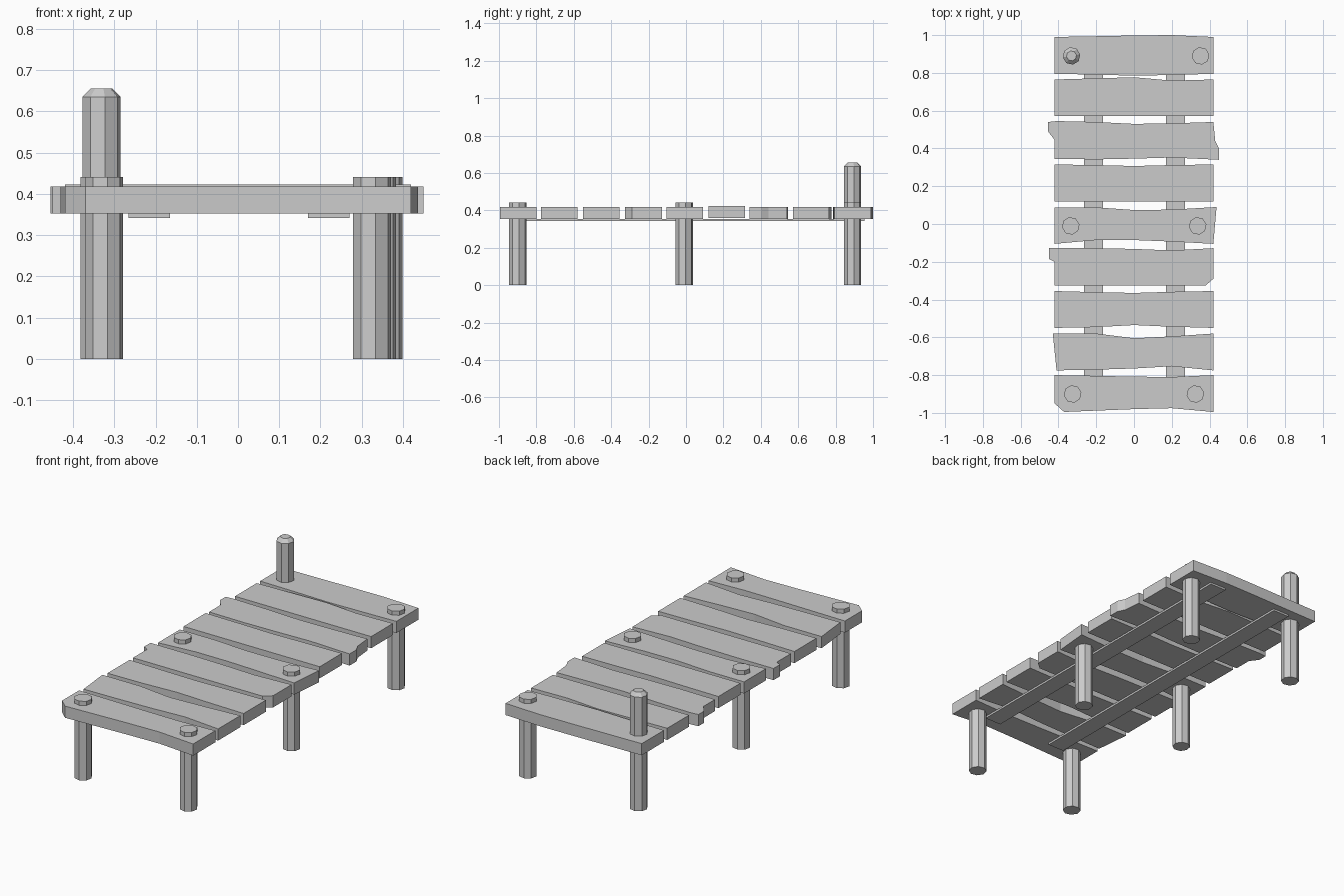
import bpy, bmesh, math

cube = bpy.data.objects.get("Cube")
if cube:
    bpy.data.objects.remove(cube, do_unlink=True)

grey = bpy.data.materials.new("weathered grey")
grey.use_nodes = True
colour = (0.6, 0.6, 0.6, 1.0)
grey.diffuse_color = colour
grey.node_tree.nodes["Principled BSDF"].inputs["Base Color"].default_value = colour

SIDE = 0.42
BOTTOM, TOP = 0.353, 0.418


def make_object(name, bm):
    bmesh.ops.recalc_face_normals(bm, faces=bm.faces)
    mesh = bpy.data.meshes.new(name)
    bm.to_mesh(mesh)
    bm.free()
    mesh.materials.append(grey)
    obj = bpy.data.objects.new(name, mesh)
    bpy.context.collection.objects.link(obj)
    return obj


def slab(name, outline, low, high):
    """Extrude a flat outline upwards into a closed board."""
    bm = bmesh.new()
    face = bm.faces.new([bm.verts.new((x, y, low)) for x, y in outline])
    grown = bmesh.ops.extrude_face_region(bm, geom=[face], use_keep_orig=True)
    for v in grown["geom"]:
        if isinstance(v, bmesh.types.BMVert):
            v.co.z = high
    return make_object(name, bm)


def plank(name, front, back, front_bend, back_bend, left=None, right=None, lift=0):
    """Board with wavy long edges; left and right replace its plain ends."""
    stations = (-0.2, 0.0, 0.2)
    right = right or [(SIDE, front), (SIDE, back)]
    left = left or [(-SIDE, back), (-SIDE, front)]
    outline = [(x, front + b) for x, b in zip(stations, front_bend)]
    outline += right
    outline += [(x, back + b) for x, b in reversed(list(zip(stations, back_bend)))]
    outline += left
    slab(name, outline, BOTTOM + lift, TOP + lift)


def post(name, x, y, height, radius=0.047, bevel=0.0):
    """Eight-sided post, optionally with a chamfered head."""
    bm = bmesh.new()
    rings = [(radius, 0.0), (radius, height - bevel)]
    if bevel:
        rings.append((radius * 0.57, height))
    loops = []
    for r, z in rings:
        angles = [math.radians(10) + math.tau * i / 8 for i in range(8)]
        loops.append([bm.verts.new((x + r * math.cos(a), y + r * math.sin(a), z))
                      for a in angles])
    for a, b in zip(loops, loops[1:]):
        for i in range(8):
            j = (i + 1) % 8
            bm.faces.new((a[i], a[j], b[j], b[i]))
    bm.faces.new(loops[0])
    bm.faces.new(loops[-1])
    make_object(name, bm)


# Deck planks, front to back
flat = (0, 0, 0)
plank("front_plank", -0.995, -0.80, (0.007, 0.015, 0.02), (-0.004, -0.008, -0.01),
      left=[(-SIDE, -0.80), (-SIDE, -0.95), (-0.37, -0.995)])
plank("second_plank", -0.775, -0.58, (0.004, 0.01, 0.022), (0, -0.025, -0.015),
      left=[(-0.43, -0.58), (-0.41, -0.775)])
plank("third_plank", -0.55, -0.355, (0.004, 0.015, 0.006), (-0.006, -0.01, -0.004))
plank("fourth_plank", -0.325, -0.128, flat, (0, -0.004, -0.012),
      left=[(-0.45, -0.128), (-0.45, -0.185), (-SIDE, -0.2), (-SIDE, -0.325)],
      right=[(0.38, -0.325), (SIDE, -0.29), (SIDE, -0.128)])
plank("middle_plank", -0.105, 0.088, (0.02, 0.02, 0.012), (0, -0.014, -0.012),
      right=[(SIDE, -0.105), (0.437, 0.09)])
plank("sixth_plank", 0.12, 0.315, flat, (-0.003, -0.008, -0.003), lift=0.005)
plank("seventh_plank", 0.34, 0.54, (0.002, 0.006, 0.012), (0, -0.01, -0.007),
      left=[(-0.41, 0.545), (-0.455, 0.54), (-0.455, 0.49), (-SIDE, 0.445),
            (-SIDE, 0.345)],
      right=[(0.45, 0.34), (0.45, 0.4), (0.43, 0.44), (SIDE, 0.54)])
plank("eighth_plank", 0.573, 0.765, flat, (0.006, 0.012, -0.006))
plank("back_plank", 0.795, 0.99, (-0.004, -0.01, -0.006), (0.004, 0.008, 0.01))

# Long support strips below the deck
for name, x in (("right_support", -0.215), ("left_support", 0.22)):
    slab(name, [(x - 0.05, -0.9), (x + 0.05, -0.9), (x + 0.05, 0.955),
                (x - 0.05, 0.955)], 0.342, BOTTOM)

# Posts, in pairs along the deck
for row, y, right_x, left_x in (("front", -0.9, -0.325, 0.325),
                                ("middle", -0.01, -0.335, 0.337),
                                ("back", 0.89, -0.331, 0.352)):
    post(row + "_left_post", left_x, y, 0.441)
    if row == "back":
        post("tall_mooring_post", right_x, y, 0.655, bevel=0.02)
    else:
        post(row + "_right_post", right_x, y, 0.441)
